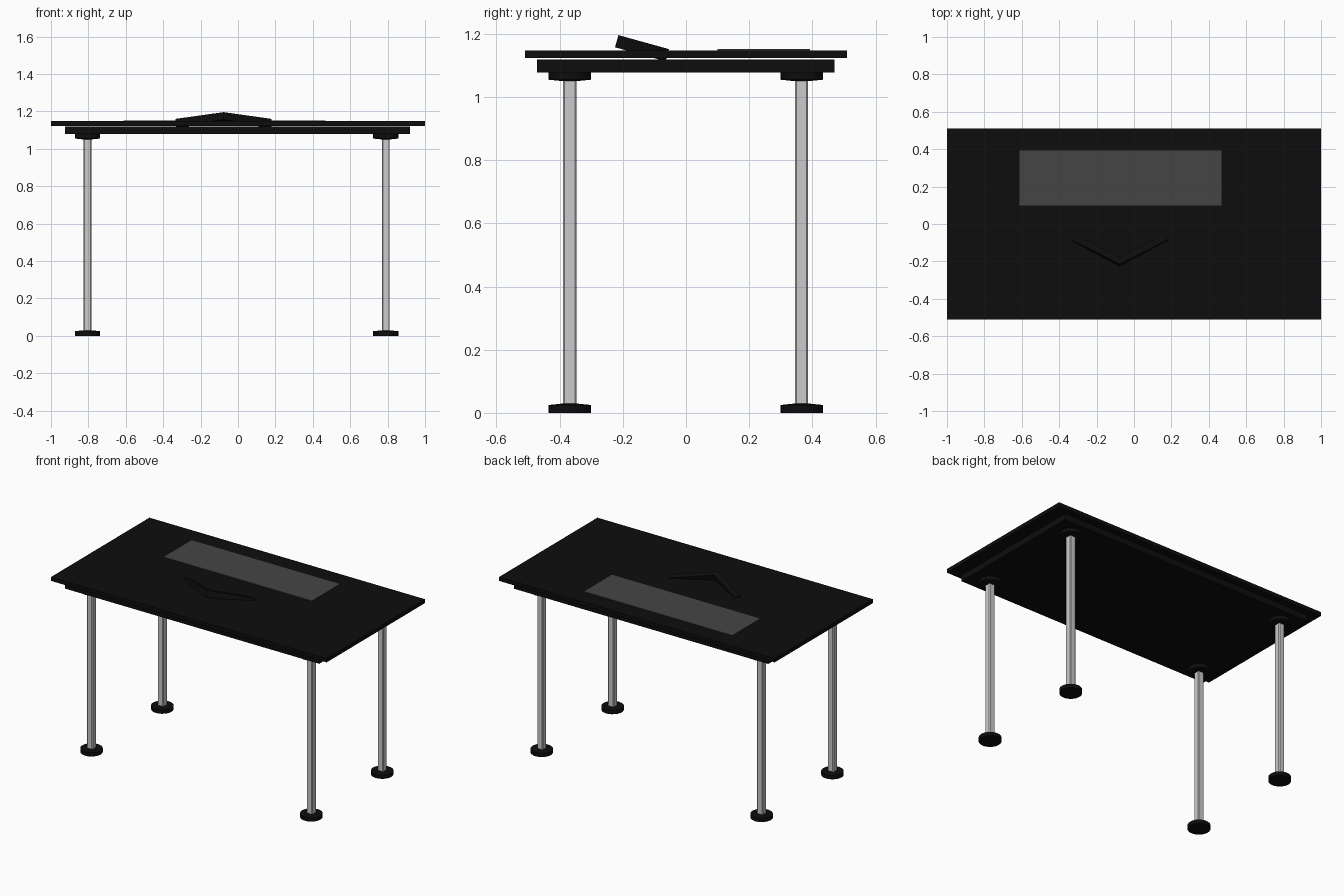
import bpy, bmesh
from math import radians
from mathutils import Vector

cube = bpy.data.objects.get("Cube")
if cube:
    bpy.data.objects.remove(cube, do_unlink=True)


def material(name, value):
    m = bpy.data.materials.new(name)
    m.use_nodes = True
    colour = (value, value, value, 1)
    m.diffuse_color = colour
    m.node_tree.nodes["Principled BSDF"].inputs["Base Color"].default_value = colour
    return m


black = material("black", 0.004)
grey = material("dark grey", 0.06)
silver = material("silver", 0.6)


def finish(name, bm, mat):
    bmesh.ops.recalc_face_normals(bm, faces=bm.faces)
    mesh = bpy.data.meshes.new(name)
    bm.to_mesh(mesh)
    bm.free()
    mesh.materials.append(mat)
    ob = bpy.data.objects.new(name, mesh)
    bpy.context.collection.objects.link(ob)
    return ob


def box(name, low, high, mat):
    low, high = Vector(low), Vector(high)
    bm = bmesh.new()
    bmesh.ops.create_cube(bm, size=1)
    bmesh.ops.scale(bm, vec=high - low, verts=bm.verts)
    bmesh.ops.translate(bm, vec=(low + high) / 2, verts=bm.verts)
    return finish(name, bm, mat)


def disc(name, x, y, base, peak, mat):
    """Round pad with a shallow cone on the side facing the leg."""
    rim = base + (peak - base) * 0.78
    bm = bmesh.new()
    bmesh.ops.create_circle(bm, cap_ends=True, radius=0.067, segments=24)
    bmesh.ops.translate(bm, vec=(x, y, base), verts=bm.verts)
    face = bmesh.ops.extrude_face_region(bm, geom=bm.faces[:])["geom"]
    top_verts = [g for g in face if isinstance(g, bmesh.types.BMVert)]
    bmesh.ops.translate(bm, vec=(0, 0, rim - base), verts=top_verts)
    cap = [g for g in face if isinstance(g, bmesh.types.BMFace)]
    centre = bmesh.ops.poke(bm, faces=cap)["verts"]
    centre[0].co.z = peak
    return finish(name, bm, mat)


# Table slab and the narrower apron beneath it
box("table_top", (-1, -0.51, 1.123), (1, 0.51, 1.148), black)
box("apron", (-0.926, -0.472, 1.078), (0.92, 0.47, 1.119), black)

# Thin mat on the table
box("desk_mat", (-0.612, 0.099, 1.146), (0.468, 0.393, 1.152), grey)

# Legs with a foot and a mounting plate each
for side, x in (("right", -0.805), ("left", 0.79)):
    for end, y in (("front", -0.368), ("back", 0.366)):
        label = f"{end}_{side}"
        leg = box(f"{label}_leg", (x - 0.021, y - 0.021, 0.02),
                  (x + 0.021, y + 0.021, 1.07), silver)
        bevel = leg.modifiers.new("edge", "BEVEL")
        bevel.width = 0.005
        bevel.segments = 1
        disc(f"{label}_foot", x, y, 0, 0.032, black)
        disc(f"{label}_mount", x, y, 1.079, 1.048, black)

# Tilted chevron stand resting on the table
outline = [(0, 0), (0.257, 0.135), (0.238, 0.166), (0, 0.037),
           (-0.238, 0.166), (-0.257, 0.135)]
bm = bmesh.new()
for sign in (1, -1):
    arm = [outline[0], outline[1], outline[2], outline[3]]
    verts = [bm.verts.new((sign * px, py, 0)) for px, py in arm]
    bm.faces.new(verts)
bmesh.ops.remove_doubles(bm, verts=bm.verts, dist=0.0001)
bmesh.ops.recalc_face_normals(bm, faces=bm.faces)
lower = bmesh.ops.extrude_face_region(bm, geom=bm.faces[:], use_keep_orig=True)["geom"]
bmesh.ops.translate(bm, vec=(0, 0, -0.04),
                    verts=[g for g in lower if isinstance(g, bmesh.types.BMVert)])
stand = finish("chevron_stand", bm, black)
stand.location = (-0.077, -0.214, 1.196)
stand.rotation_euler.x = radians(-15.5)
